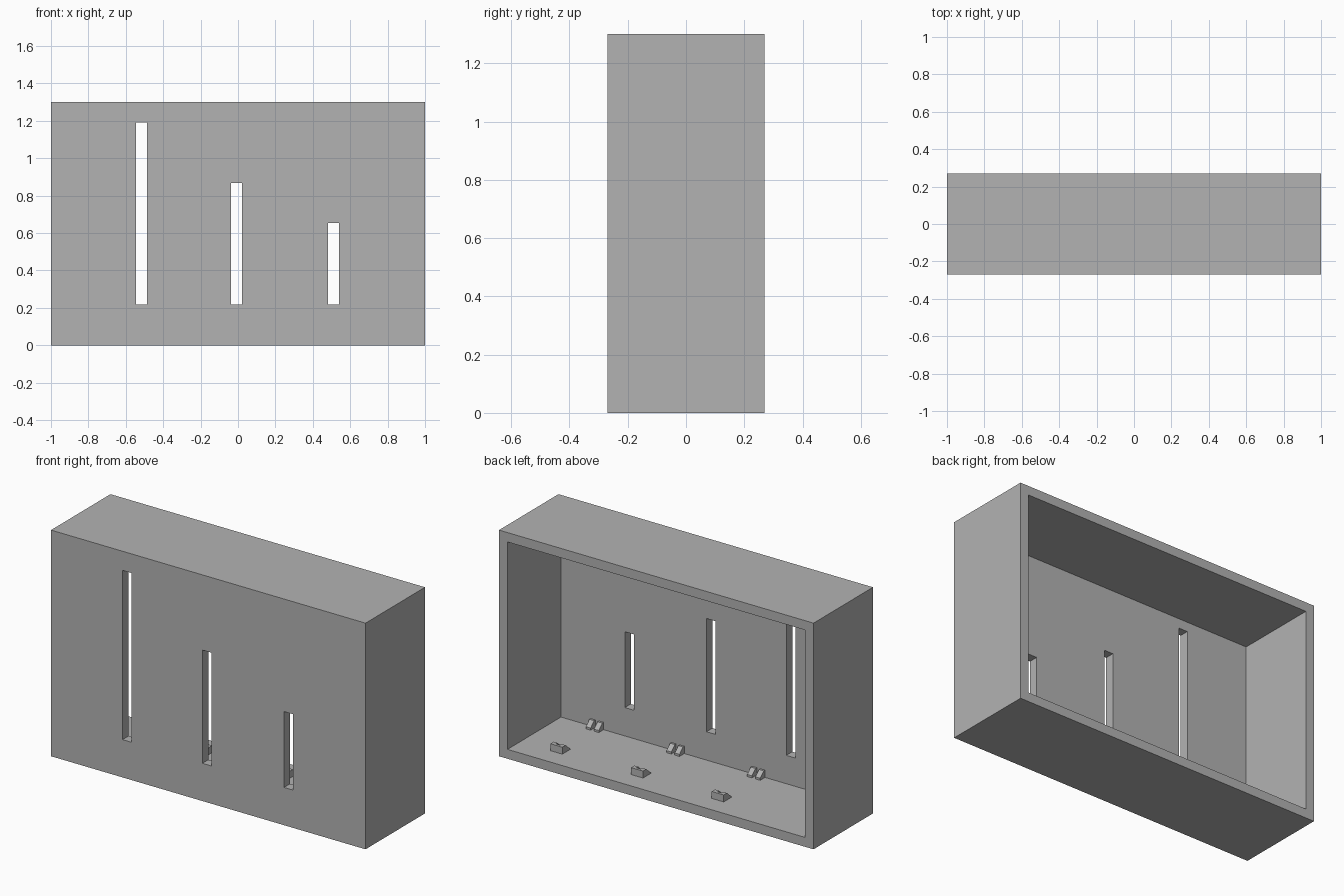
import bpy
import bmesh

cube = bpy.data.objects.get("Cube")
if cube:
    bpy.data.objects.remove(cube, do_unlink=True)

# Overall sizes
W, D, H, WALL = 2.0, 0.54, 1.30, 0.054

grey = bpy.data.materials.new("plain grey")
grey.use_nodes = True
grey.diffuse_color = (0.45, 0.45, 0.45, 1)
grey.node_tree.nodes["Principled BSDF"].inputs["Base Color"].default_value = grey.diffuse_color


def finish(name, bm):
    bmesh.ops.recalc_face_normals(bm, faces=bm.faces)
    mesh = bpy.data.meshes.new(name)
    bm.to_mesh(mesh)
    bm.free()
    mesh.materials.append(grey)
    obj = bpy.data.objects.new(name, mesh)
    bpy.context.collection.objects.link(obj)
    return obj


def prism(name, profile, x0, x1):
    """Extrude a (y, z) outline along x."""
    bm = bmesh.new()
    face = bm.faces.new([bm.verts.new((x0, y, z)) for y, z in profile])
    new = bmesh.ops.extrude_face_region(bm, geom=[face])["geom"]
    verts = [g for g in new if isinstance(g, bmesh.types.BMVert)]
    bmesh.ops.translate(bm, vec=(x1 - x0, 0, 0), verts=verts)
    return finish(name, bm)


def box(name, x0, x1, y0, y1, z0, z1):
    return prism(name, [(y0, z0), (y1, z0), (y1, z1), (y0, z1)], x0, x1)


def cut(target, cutter):
    mod = target.modifiers.new("cut", 'BOOLEAN')
    mod.operation, mod.solver, mod.object = 'DIFFERENCE', 'EXACT', cutter
    cutter.hide_render = True
    bpy.context.view_layer.objects.active = target
    bpy.ops.object.modifier_apply(modifier=mod.name)
    bpy.data.objects.remove(cutter, do_unlink=True)


# Casing, hollow and open at the back
casing = box("casing", -W / 2, W / 2, -D / 2, D / 2, 0, H)
cut(casing, box("hollow_cutter", -W / 2 + WALL, W / 2 - WALL,
                -D / 2 + WALL, D / 2 + 0.1, WALL, H - WALL))

# Three slots of falling height through the front wall
for x, top in ((-0.516, 1.19), (-0.008, 0.868), (0.511, 0.653)):
    cut(casing, box("slot_cutter", x - 0.029, x + 0.029, -D, 0, 0.217, top))

# Holders on the floor: a notched wedge block and two tabs at the front wall
wall_y = -D / 2 + WALL
foot = WALL - 0.004
wedge = [(0.08, foot), (0.155, foot), (0.155, 0.094), (0.125, 0.094), (0.08, WALL)]
tab = [(wall_y - 0.004, foot), (-0.172, foot), (-0.172, 0.066),
       (-0.204, 0.096), (wall_y - 0.004, 0.096)]
for side, x in (("right", -0.31), ("middle", 0.203), ("left", 0.716)):
    block = prism(side + "_wedge_block", wedge, x - 0.038, x + 0.038)
    cut(block, box("notch_cutter", x - 0.013, x + 0.013, 0, 0.14, 0.08, 0.2))
    for n, dx in enumerate((-0.026, 0.026), 1):
        prism(f"{side}_tab_{n}", tab, x + dx - 0.015, x + dx + 0.015)
